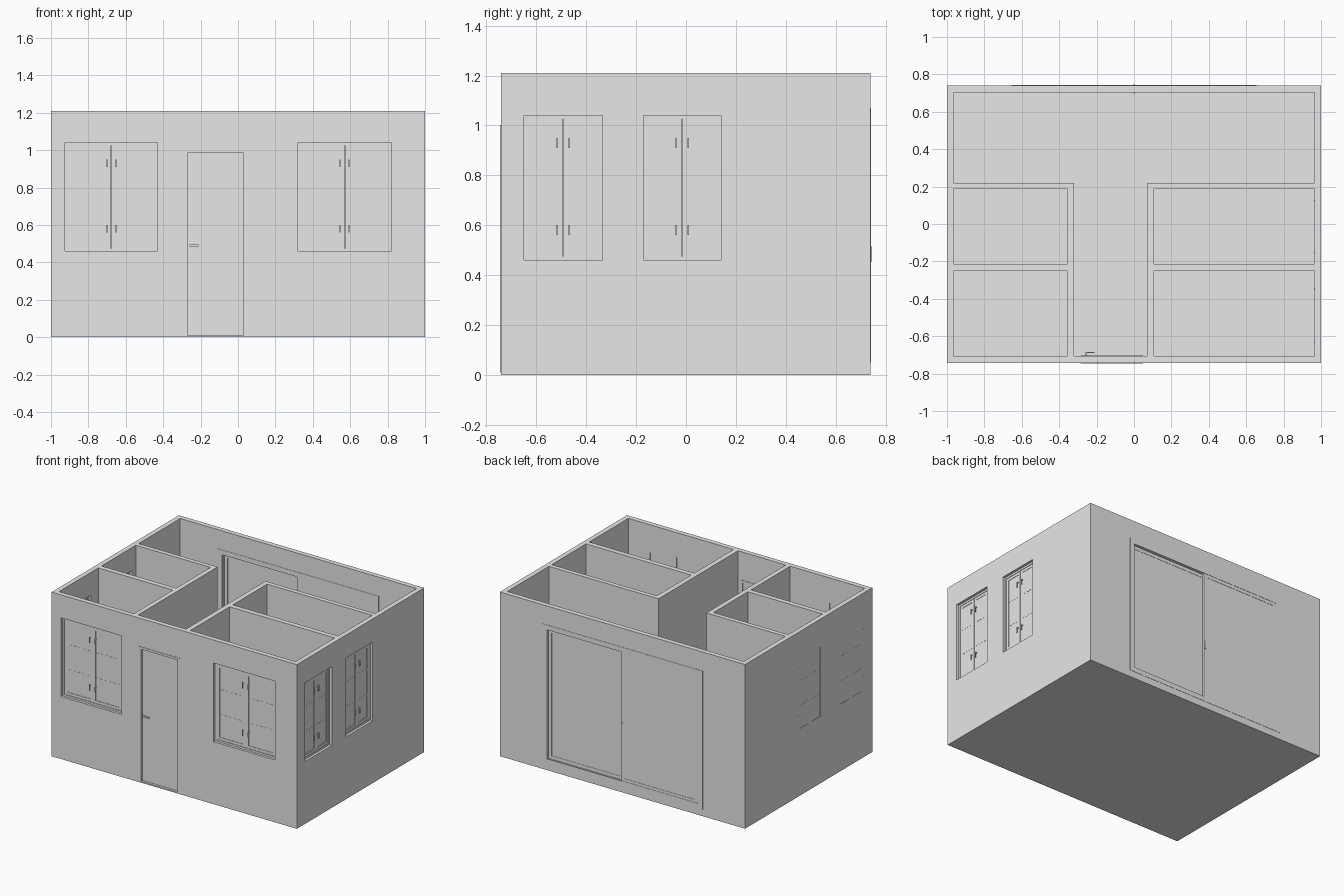
import bpy, bmesh
from mathutils import Matrix, Vector

if "Cube" in bpy.data.objects:
    bpy.data.objects.remove(bpy.data.objects["Cube"])

GREY = (0.8, 0.8, 0.8, 1)
plaster = bpy.data.materials.new("plain grey")
plaster.use_nodes = True
plaster.diffuse_color = GREY
plaster.node_tree.nodes["Principled BSDF"].inputs["Base Color"].default_value = GREY

# Overall sizes
X, FRONT, BACK, TOP = 1.0, -0.742, 0.74, 1.21
T, FLOOR = 0.036, 0.01
IN_FRONT, IN_BACK, IN_X = FRONT + T, BACK - T, X - T


def build(name, boxes):
    """One object from a list of (x range, y range, z range) boxes."""
    bm = bmesh.new()
    for ranges in boxes:
        lo = Vector([min(r) for r in ranges])
        hi = Vector([max(r) for r in ranges])
        m = Matrix.Translation((lo + hi) / 2) @ Matrix.Diagonal((*(hi - lo), 1))
        bmesh.ops.create_cube(bm, size=1, matrix=m)
    mesh = bpy.data.meshes.new(name)
    bm.to_mesh(mesh)
    bm.free()
    mesh.materials.append(plaster)
    obj = bpy.data.objects.new(name, mesh)
    bpy.context.collection.objects.link(obj)
    return obj


def cut(obj, box):
    """Subtract one box and bake the result."""
    cutter = build("cutter", [box])
    cutter.hide_render = True
    mod = obj.modifiers.new("cut", "BOOLEAN")
    mod.operation, mod.solver, mod.object = "DIFFERENCE", "EXACT", cutter
    graph = bpy.context.evaluated_depsgraph_get()
    baked = bpy.data.meshes.new_from_object(obj.evaluated_get(graph))
    obj.modifiers.remove(mod)
    obj.data = baked
    bpy.data.objects.remove(cutter)


def on_wall(along, u, d, z):
    """Box ranges from wall coordinates: along the wall, depth, height."""
    return (u, d, z) if along == "x" else (d, u, z)


def border(along, u, d, z, w, sill=True):
    """Frame boards of width w just inside a rectangle."""
    sides = [(u[0], u[0] + w), (u[1] - w, u[1])]
    parts = [on_wall(along, s, d, z) for s in sides]
    inner = (u[0] + w, u[1] - w)
    parts.append(on_wall(along, inner, d, (z[1] - w, z[1])))
    if sill:
        parts.append(on_wall(along, inner, d, (z[0], z[0] + w)))
    return parts


# House shell with its rooms hollowed out
house = build("walls_and_floor", [((-X, X), (FRONT, BACK), (0, TOP))])
ROOM_Z = (FLOOR, TOP + 0.1)
cut(house, ((-IN_X, IN_X), (0.22, IN_BACK), ROOM_Z))
cut(house, ((-0.32, 0.07), (IN_FRONT, 0.3), ROOM_Z))
for y in ((IN_FRONT, -0.25), (-0.213, 0.187)):
    cut(house, ((-IN_X, -0.355), y, ROOM_Z))
    cut(house, ((0.107, IN_X), y, ROOM_Z))

# Windows: name, wall direction, span, plane the casement is flush with, recess direction
WIN_Z = (0.46, 1.04)
SIDE_SPANS = {"front": (-0.65, -0.335), "middle": (-0.17, 0.14)}
windows = [("front_right_window", "x", (-0.925, -0.43), IN_FRONT, -1),
           ("front_left_window", "x", (0.32, 0.82), IN_FRONT, -1)]
for place, span in SIDE_SPANS.items():
    windows.append((f"left_side_{place}_window", "y", span, IN_X, 1))
    windows.append((f"right_side_{place}_window", "y", span, -X, 1))


def window(name, along, u, plane, side):
    def depth(a, b):
        return (plane + side * a, plane + side * b)

    wall = depth(-0.01, T + 0.01)
    cut(house, on_wall(along, u, wall, WIN_Z))
    frame = 0.014
    parts = border(along, u, depth(0, 0.018), WIN_Z, frame)
    mid = (u[0] + u[1]) / 2
    z = (WIN_Z[0] + frame, WIN_Z[1] - frame)
    # Two casements, each with glass and two glazing bars
    for a, b in ((u[0] + frame, mid - 0.001), (mid + 0.001, u[1] - frame)):
        parts += border(along, (a, b), depth(0, 0.014), z, 0.02)
        parts.append(on_wall(along, (a, b), depth(0.002, 0.011), z))
        for i in (1, 2):
            h = z[0] + (z[1] - z[0]) * i / 3
            parts.append(on_wall(along, (a, b), depth(0.001, 0.012), (h - 0.005, h + 0.005)))
    build(name, parts)
    # Paired handles on the recessed side
    handles, hinges = [], []
    for h in (0.58, 0.93):
        for s in (-1, 1):
            c = mid + s * 0.024
            handles.append(on_wall(along, (c - 0.003, c + 0.003), depth(0.02, 0.025), (h - 0.02, h + 0.02)))
            handles.append(on_wall(along, (c - 0.003, c + 0.003), depth(0.013, 0.02), (h + 0.012, h + 0.02)))
            e = mid + s * ((u[1] - u[0]) / 2 - frame)
            hinges.append(on_wall(along, (e - 0.003, e + 0.003), depth(-0.001, 0.01), (h - 0.015, h + 0.015)))
    build(name + "_handles", handles)
    build(name + "_hinges", hinges)


for w in windows:
    window(*w)

# Front door: leaf, casing on both faces, lever handles
DOOR_X, DOOR_TOP = (-0.27, 0.03), 0.985
cut(house, (DOOR_X, (FRONT - 0.1, IN_FRONT + 0.01), (FLOOR, DOOR_TOP)))
build("front_door", [(DOOR_X, (-0.725, -0.708), (FLOOR, DOOR_TOP))])
casing_x = (DOOR_X[0] - 0.017, DOOR_X[1] + 0.017)
casing = []
for d in ((FRONT - 0.003, FRONT), (IN_FRONT, IN_FRONT + 0.003)):
    casing += border("x", casing_x, d, (FLOOR, DOOR_TOP + 0.017), 0.017, sill=False)
build("front_door_casing", casing)
levers = []
for face, side in ((-0.725, -1), (-0.708, 1)):
    reach = 0.014 if side < 0 else 0.024
    tip = face + side * reach
    levers.append(((-0.26, -0.252), (face, tip), (0.485, 0.495)))
    levers.append(((-0.26, -0.21), (tip - side * 0.007, tip), (0.485, 0.495)))
build("front_door_handles", levers)

# Sliding back door: one leaf on the inner track, one on the outer track
SLIDE_X, SLIDE_Z = (-0.615, 0.615), (0.08, 1.035)
cut(house, (SLIDE_X, (IN_BACK - 0.01, BACK + 0.1), SLIDE_Z))
for name, span, d in (("left", (-0.01, SLIDE_X[1]), (IN_BACK, IN_BACK + 0.017)),
                      ("right", (SLIDE_X[0], 0.01), (BACK - 0.017, BACK))):
    leaf = border("x", span, d, SLIDE_Z, 0.025)
    leaf.append((span, (d[0] + 0.002, d[1] - 0.002), SLIDE_Z))
    build(f"sliding_door_{name}_leaf", leaf)
trim = []
for d in ((BACK, BACK + 0.002), (IN_BACK - 0.002, IN_BACK)):
    trim += border("x", (-0.655, 0.655), d, (0.05, 1.07), 0.035)
build("sliding_door_casing", trim)
build("sliding_door_handle", [((-0.006, 0.006), (BACK, BACK + 0.005), (0.455, 0.515)),
                              ((-0.004, 0.004), (IN_BACK - 0.006, IN_BACK + 0.002), (0.455, 0.515))])
